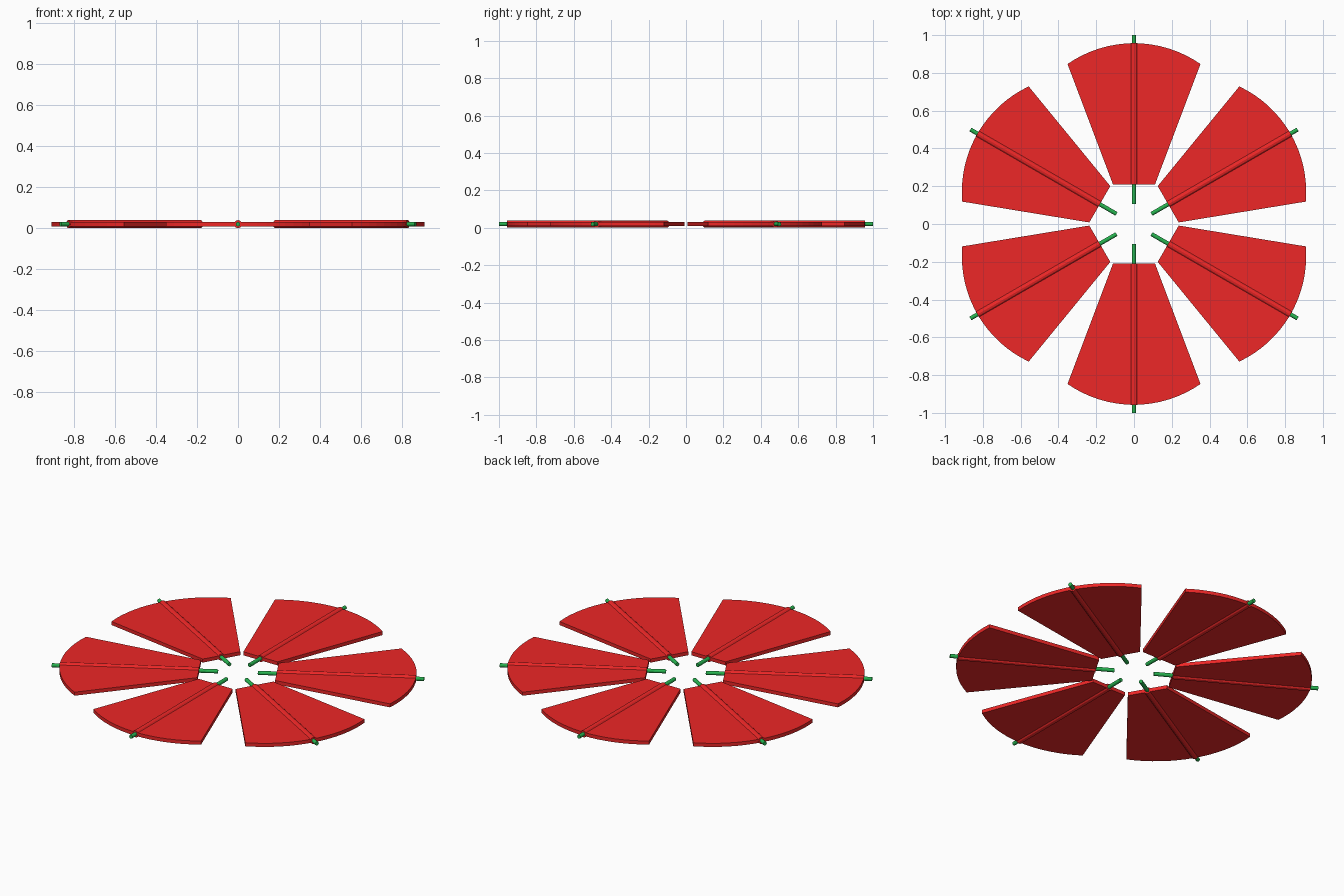
import bpy, bmesh, math
from mathutils import Matrix

if "Cube" in bpy.data.objects:
    bpy.data.objects.remove(bpy.data.objects["Cube"])

ZC = 0.02            # height of the rod axes
R_IN, R_OUT = 0.209, 0.957
CORNER_R, HALF_OUT, HALF_IN = 0.847, 0.352, 0.111


def material(name, color):
    m = bpy.data.materials.new(name)
    m.diffuse_color = color
    m.use_nodes = True
    m.node_tree.nodes["Principled BSDF"].inputs["Base Color"].default_value = m.diffuse_color
    return m


red = material("red", (0.85, 0.02, 0.02, 1))
green = material("green", (0.02, 0.45, 0.08, 1))


def finish(bm, name, angle, mat):
    bmesh.ops.recalc_face_normals(bm, faces=bm.faces)
    bm.transform(Matrix.Rotation(angle, 4, 'Z') @ Matrix.Translation((0, 0, ZC)))
    me = bpy.data.meshes.new(name)
    bm.to_mesh(me)
    bm.free()
    me.materials.append(mat)
    ob = bpy.data.objects.new(name, me)
    bpy.context.collection.objects.link(ob)
    return ob


def blade(name, angle, thickness=0.021, steps=16):
    # tapered plate along +x with a curved outer edge
    sag = R_OUT - CORNER_R
    r = (HALF_OUT ** 2 + sag ** 2) / (2 * sag)
    a = math.asin(HALF_OUT / r)
    pts = [(R_IN, HALF_IN), (R_IN, -HALF_IN)]
    for i in range(steps + 1):
        t = -a + 2 * a * i / steps
        pts.append((R_OUT - r + r * math.cos(t), r * math.sin(t)))
    bm = bmesh.new()
    face = bm.faces.new([bm.verts.new((x, y, -thickness / 2)) for x, y in pts])
    ext = bmesh.ops.extrude_face_region(bm, geom=[face])
    top = [v for v in ext["geom"] if isinstance(v, bmesh.types.BMVert)]
    bmesh.ops.translate(bm, verts=top, vec=(0, 0, thickness))
    finish(bm, name, angle, red)


def bar(name, angle, x0, x1, radius, sides, mat):
    # round bar along +x
    bm = bmesh.new()
    bmesh.ops.create_cone(bm, cap_ends=True, segments=sides, radius1=radius,
                          radius2=radius, depth=x1 - x0)
    bm.transform(Matrix.Translation(((x0 + x1) / 2, 0, 0)) @ Matrix.Rotation(math.pi / 2, 4, 'Y'))
    finish(bm, name, angle, mat)


# six paddles: plate, sleeve and the rod running through it
for i in range(6):
    ang = math.radians(30 + 60 * i)
    blade(f"blade_{i + 1}", ang)
    bar(f"sleeve_{i + 1}", ang, R_IN, R_OUT, 0.0195, 12, red)
    bar(f"rod_{i + 1}", ang, 0.107, 1.0, 0.011, 12, green)
